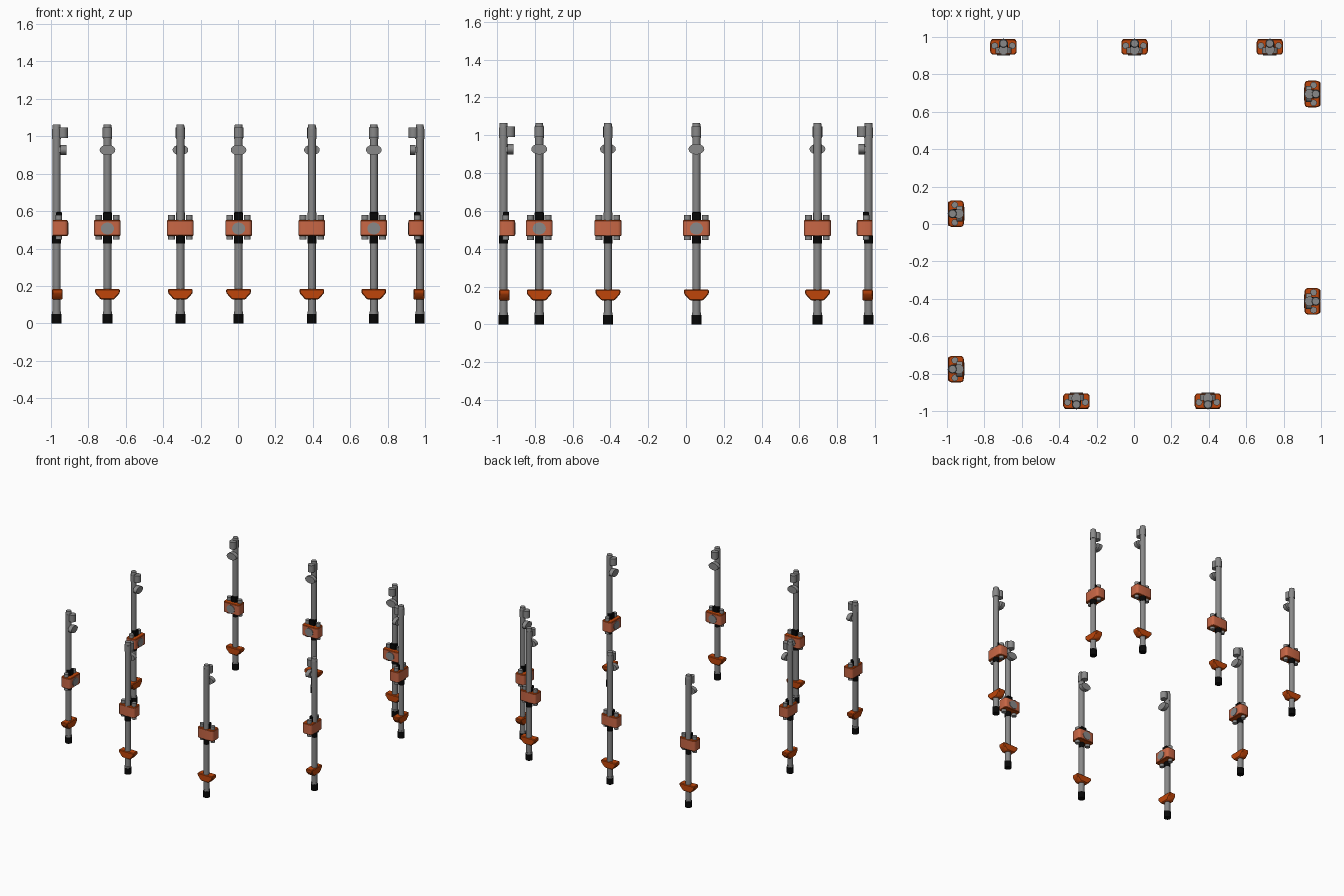
import bpy, bmesh, math
from mathutils import Matrix

if "Cube" in bpy.data.objects:
    bpy.data.objects.remove(bpy.data.objects["Cube"])


def mat(name, r, g, b):
    m = bpy.data.materials.new(name)
    m.diffuse_color = (r, g, b, 1)
    m.use_nodes = True
    m.node_tree.nodes["Principled BSDF"].inputs["Base Color"].default_value = m.diffuse_color
    return m


STEEL = mat("steel grey", 0.25, 0.25, 0.25)
RUBBER = mat("black rubber", 0.002, 0.002, 0.002)
ORANGE = mat("dark orange", 0.52, 0.06, 0.003)
RED = mat("faded orange", 0.58, 0.135, 0.06)

# Local post frame: pole on the z axis, inner side faces -y, outer side +y
PLACES = [(-0.698, 0.965, 0), (0.003, 0.965, 0), (0.726, 0.965, 0),
          (0.972, 0.695, -90), (0.972, -0.413, -90),
          (0.395, -0.965, 180), (-0.308, -0.965, 180),
          (-0.970, -0.776, 90), (-0.970, 0.055, 90)]


def finish(name, bm, mats, world):
    """Second material, if given, goes on faces that look up or down."""
    bmesh.ops.recalc_face_normals(bm, faces=bm.faces)
    bm.normal_update()
    if len(mats) > 1:
        for f in bm.faces:
            f.material_index = int(abs(f.normal.z) > 0.5)
    me = bpy.data.meshes.new(name)
    bm.to_mesh(me)
    bm.free()
    for m in mats:
        me.materials.append(m)
    ob = bpy.data.objects.new(name, me)
    bpy.context.collection.objects.link(ob)
    ob.matrix_world = world
    bpy.context.view_layer.objects.active = ob
    ob.select_set(True)
    bpy.ops.object.shade_smooth_by_angle(angle=math.radians(35))
    ob.select_set(False)


def cyl(name, m, world, x, y, z0, z1, r, n=16, r2=None):
    bm = bmesh.new()
    bmesh.ops.create_cone(bm, cap_ends=True, segments=n, radius1=r,
                          radius2=r if r2 is None else r2, depth=z1 - z0,
                          matrix=Matrix.Translation((x, y, (z0 + z1) / 2)))
    finish(name, bm, [m], world)


def prism(name, mats, world, pts, y0, y1, corner=0.0, bevel=0.0):
    """Outline in x, z pushed along y; corner rounds upright edges, bevel the rest."""
    bm = bmesh.new()
    f = bm.faces.new([bm.verts.new((x, y0, z)) for x, z in pts])
    ext = bmesh.ops.extrude_face_region(bm, geom=[f])
    vs = [v for v in ext["geom"] if isinstance(v, bmesh.types.BMVert)]
    bmesh.ops.translate(bm, verts=vs, vec=(0, y1 - y0, 0))
    bmesh.ops.recalc_face_normals(bm, faces=bm.faces)
    if corner:
        upright = [e for e in bm.edges
                   if abs(e.verts[0].co.z - e.verts[1].co.z) > 0.01
                   and abs(e.verts[0].co.y - e.verts[1].co.y) < 0.001]
        bmesh.ops.bevel(bm, geom=upright, offset=corner, segments=3,
                        profile=0.5, affect='EDGES')
    if bevel:
        sharp = [e for e in bm.edges if e.calc_face_angle(0) > 0.7]
        bmesh.ops.bevel(bm, geom=sharp, offset=bevel, segments=1, affect='EDGES')
    finish(name, bm, mats, world)


def rect(hw, z0, z1):
    return [(-hw, z0), (hw, z0), (hw, z1), (-hw, z1)]


def oval(rx, rz, cz, n=18):
    return [(rx * math.cos(2 * math.pi * i / n), cz + rz * math.sin(2 * math.pi * i / n))
            for i in range(n)]


for px, py, deg in PLACES:
    w = Matrix.Translation((px, py, 0)) @ Matrix.Rotation(math.radians(deg), 4, 'Z')

    # Pole with rubber foot
    cyl("pole", STEEL, w, 0, 0, 0.03, 1.0, 0.0215)
    cyl("rubber_foot", RUBBER, w, 0, 0, 0.0, 0.05, 0.026)
    cyl("foot_collar", STEEL, w, 0, 0, 0.05, 0.062, 0.024)

    # Lower tapered footrest
    prism("footrest", [ORANGE], w, [(-0.035, 0.127), (0.035, 0.127), (0.066, 0.162),
                                    (0.066, 0.184), (-0.066, 0.184), (-0.066, 0.162)],
          -0.033, 0.024, bevel=0.005)

    # Middle clamp box with round badge, side rods and rubber sleeve
    prism("clamp_box", [RED, ORANGE], w, rect(0.071, 0.467, 0.552), -0.06, 0.022, 0.018, 0.004)
    prism("clamp_badge", [STEEL], w, oval(0.035, 0.032, 0.507), -0.064, -0.058)
    for s in (-1, 1):
        cyl("clamp_rod", STEEL, w, s * 0.047, -0.012, 0.447, 0.578, 0.018, 12)
    cyl("lower_sleeve", RUBBER, w, 0, 0, 0.428, 0.47, 0.0235)
    prism("upper_sleeve", [RUBBER], w, rect(0.024, 0.545, 0.595), -0.03, 0.004, bevel=0.004)

    # Oval lamp on the inner side
    prism("lamp_stem", [STEEL], w, rect(0.016, 0.912, 0.942), -0.03, -0.01)
    prism("lamp_disc", [STEEL], w, oval(0.042, 0.028, 0.927), -0.053, -0.022)

    # Round head reaching inward and top cap
    cyl("head_drum", STEEL, w, 0, -0.034, 0.99, 1.046, 0.026, 18)
    cyl("head_collar", STEEL, w, 0, 0, 0.985, 1.04, 0.0245)
    cyl("top_cap", STEEL, w, 0, 0, 1.04, 1.064, 0.0225, 16, 0.02)
